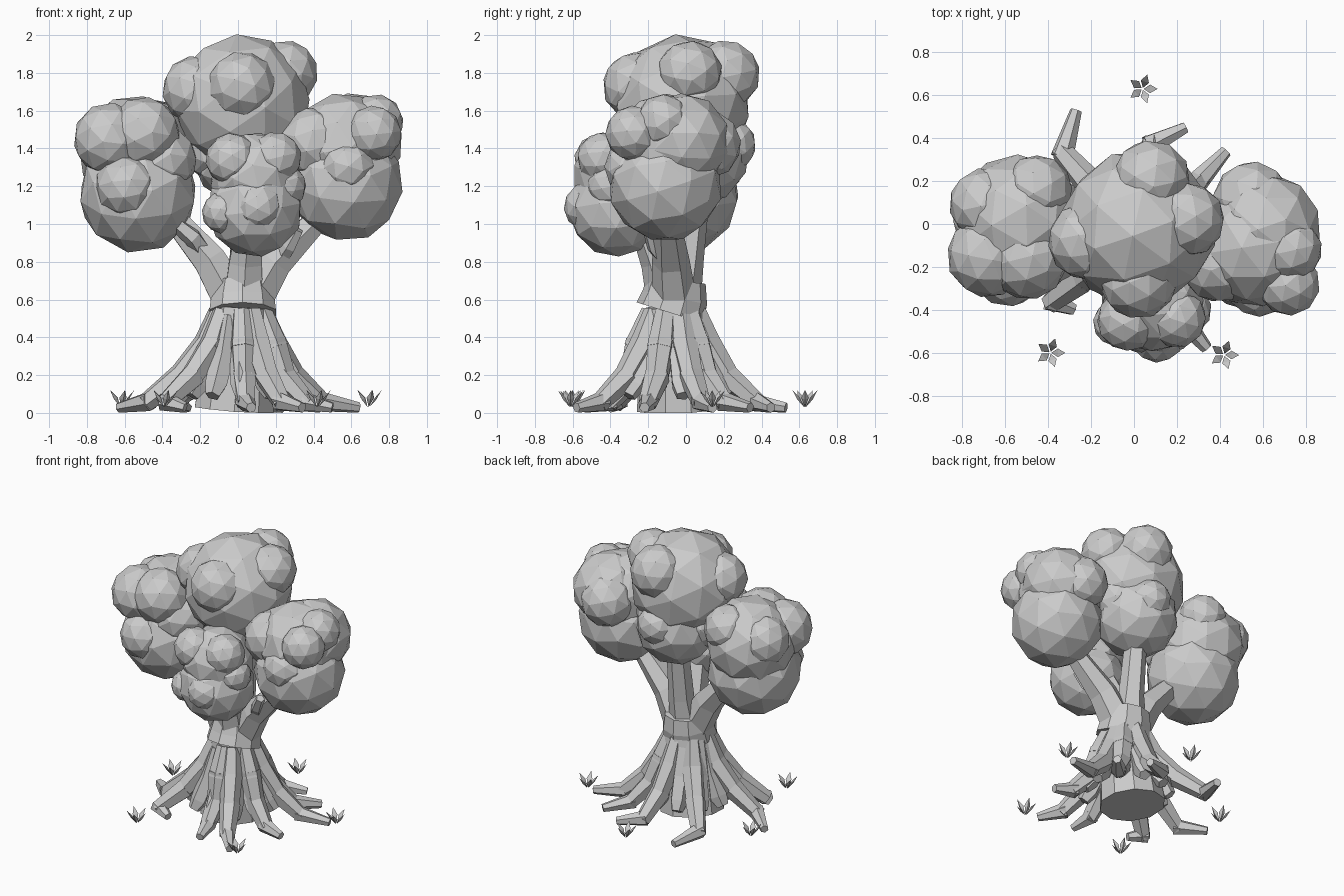
import bpy, bmesh, math, random
from mathutils import Vector, Matrix, Euler

random.seed(4)
if "Cube" in bpy.data.objects:
    bpy.data.objects.remove(bpy.data.objects["Cube"], do_unlink=True)

GREY = bpy.data.materials.new("plain_grey")
GREY.use_nodes = True
COLOUR = (0.6, 0.6, 0.6, 1)
GREY.diffuse_color = COLOUR
GREY.node_tree.nodes["Principled BSDF"].inputs["Base Color"].default_value = COLOUR


def finish(name, bm):
    """Turn a bmesh into a flat shaded object."""
    bmesh.ops.recalc_face_normals(bm, faces=bm.faces)
    mesh = bpy.data.meshes.new(name)
    bm.to_mesh(mesh)
    bm.free()
    mesh.materials.append(GREY)
    obj = bpy.data.objects.new(name, mesh)
    bpy.context.collection.objects.link(obj)
    return obj


def limb(name, path, radii, sides):
    """Faceted tapering tube along a path, capped at both ends."""
    bm = bmesh.new()
    pts = [Vector(p) for p in path]
    rings = []
    for i, (p, r) in enumerate(zip(pts, radii)):
        along = (pts[min(i + 1, len(pts) - 1)] - pts[max(i - 1, 0)]).normalized()
        turn = Vector((0, 0, 1)).rotation_difference(along)
        ring = []
        for k in range(sides):
            a = math.tau * (k + 0.5) / sides
            v = p + turn @ Vector((math.cos(a) * r, math.sin(a) * r, 0))
            v.z = max(v.z, 0)
            ring.append(bm.verts.new(v))
        rings.append(ring)
    for a, b in zip(rings, rings[1:]):
        for k in range(sides):
            n = (k + 1) % sides
            bm.faces.new((a[k], a[n], b[n], b[k]))
    bm.faces.new(rings[0])
    bm.faces.new(rings[-1])
    return finish(name, bm)


def foliage(name, balls):
    """Cluster of low-poly balls given as (x, y, z, radius)."""
    bm = bmesh.new()
    for x, y, z, r in balls:
        spin = Euler([random.uniform(0, 6) for _ in range(3)]).to_matrix().to_4x4()
        bmesh.ops.create_icosphere(bm, subdivisions=2, radius=r * 1.02,
                                   matrix=Matrix.Translation((x, y, z)) @ spin)
    return finish(name, bm)


# Trunk: flared base and overlapping, slightly tilted collar
limb("trunk_base", [(-.02, -.04, .015), (0, -.05, .25), (.02, -.06, .56)], [.22, .2, .16], 10)
limb("trunk_collar", [(.025, -.085, .53), (.025, -.06, .61), (.025, -.05, .70)],
     [.185, .175, .155], 10)

# Branches
limb("right_branch", [(-.02, -.06, .58), (-.15, -.05, .81), (-.34, -.03, 1.03)], [.12, .1, .07], 6)
limb("left_branch", [(.07, -.06, .58), (.2, -.08, .8), (.42, -.1, 1.02)], [.12, .1, .07], 6)
limb("front_branch", [(.03, -.09, .6), (.04, -.14, .8), (.06, -.22, 1.0)], [.12, .1, .08], 6)
limb("back_branch", [(.02, -.03, .6), (.03, .01, .82), (.03, .05, 1.15)], [.11, .085, .075], 6)
limb("left_twig", [(.2, -.08, .78), (.27, -.17, .88), (.32, -.2, .97)], [.05, .04, .03], 5)
limb("right_twig", [(-.16, -.04, .82), (-.24, -.12, .93), (-.33, -.13, 1.0)], [.06, .05, .04], 5)

# Roots: knee position then tip position on the ground
ROOTS = [
    (-.33, .33, -.27, .53), (.08, .37, .24, .45), (.3, .2, .43, .34),
    (.44, .08, .64, .14), (.36, -.2, .5, -.22), (.23, -.45, .34, -.58),
    (.04, -.4, .07, -.54), (-.38, -.36, -.28, -.4), (-.48, -.13, -.63, .0),
]
FOOT = Vector((.015, -.065, 0))
for i, (kx, ky, tx, ty) in enumerate(ROOTS):
    out = Vector((kx, ky, 0)) - FOOT
    reach = out.length
    out.normalize()
    path = [FOOT + out * d + Vector((0, 0, z))
            for d, z in ((.125, .52), (.185, .36), (reach * .67, .185), (reach, .06))]
    path.append(Vector((tx, ty, .028)))
    # Each root is built from overlapping tapered lengths
    for j, (r0, r1) in enumerate(((.055, .075), (.075, .062), (.07, .05), (.055, .028))):
        a, b = path[j], path[j + 1]
        lap = (b - a).normalized() * .02
        limb(f"root_{i + 1}_length_{j + 1}", [a - lap, b + lap * (j < 3)], [r0, r1], 6)

# Bark ridges filling the gaps between the roots
for i in range(11):
    a = math.tau * (i + .3) / 11
    d = Vector((math.cos(a), math.sin(a), 0))
    limb(f"bark_ridge_{i + 1}", [FOOT + d * r + Vector((0, 0, z))
                                 for r, z in ((.125, .51), (.18, .3), (.25, .15), (.29, .09))],
         [.045, .064, .062, .04], 5)

# Foliage clusters
foliage("top_foliage", [
    (.02, -.02, 1.64, .36), (.03, .06, 1.37, .27), (-.22, -.08, 1.71, .18),
    (.25, .02, 1.8, .17), (.08, .21, 1.79, .18), (.02, -.26, 1.73, .18),
    (.06, .23, 1.42, .14), (-.12, .02, 1.4, .17), (.16, .05, 1.45, .17)])
foliage("right_foliage", [
    (-.53, -.03, 1.16, .31), (-.54, .02, 1.38, .3), (-.68, -.15, 1.45, .19),
    (-.5, -.16, 1.48, .19), (-.59, -.22, 1.2, .165), (-.69, .09, 1.45, .17),
    (-.45, .16, 1.5, .16), (-.4, -.1, 1.34, .18)])
foliage("left_foliage", [
    (.57, -.11, 1.21, .3), (.56, -.1, 1.41, .28), (.4, -.18, 1.43, .185),
    (.62, -.02, 1.44, .25), (.73, -.12, 1.54, .145), (.58, -.28, 1.3, .15),
    (.55, .11, 1.42, .18), (.72, -.28, 1.48, .145)])
foliage("front_foliage", [
    (.09, -.37, 1.08, .25), (.09, -.36, 1.25, .235), (-.03, -.45, 1.34, .14),
    (.2, -.44, 1.35, .135), (.11, -.52, 1.09, .125), (-.08, -.46, 1.06, .11),
    (.24, -.4, 1.2, .12)])

# Grass tufts: five folded pointed leaves each
TUFTS = [(.04, .63), (-.62, .14), (-.39, -.6), (.42, -.61), (.69, .14)]
for i, (x, y) in enumerate(TUFTS):
    bm = bmesh.new()
    for k in range(5):
        place = (Matrix.Translation((x, y, .03))
                 @ Matrix.Rotation(math.tau * k / 5 + i * 1.25, 4, 'Z'))
        root, side_a, side_b, ridge, tip = [
            bm.verts.new(place @ Vector(p)) for p in
            ((.005, 0, 0), (.035, .02, .05), (.035, -.02, .05), (.042, 0, .04), (.07, 0, .09))]
        for f in ((root, side_a, ridge), (root, ridge, side_b), (side_a, tip, ridge),
                  (ridge, tip, side_b), (root, side_b, side_a), (side_a, side_b, tip)):
            bm.faces.new(f)
    finish(f"grass_tuft_{i + 1}", bm)
